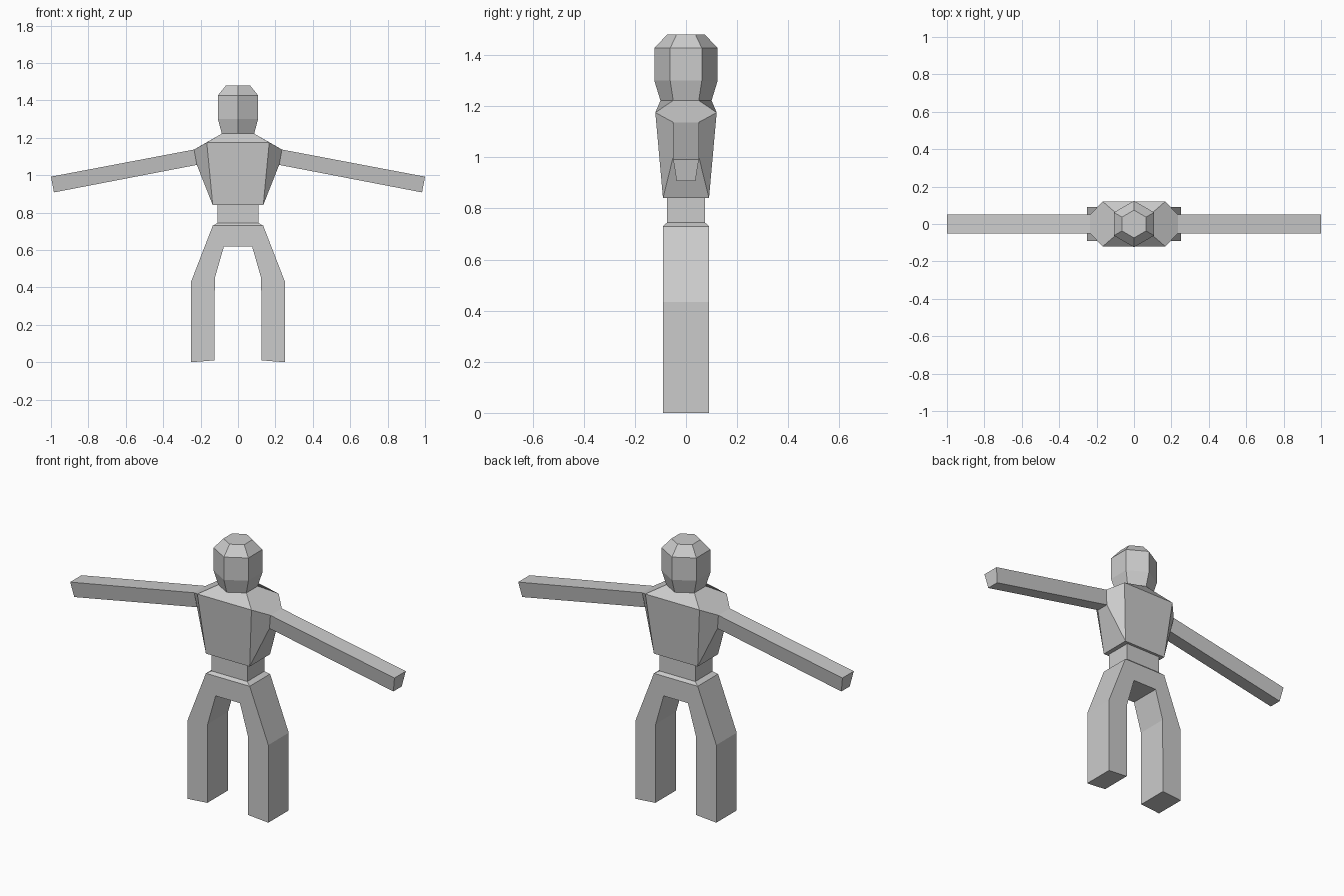
import bpy, bmesh, math

if "Cube" in bpy.data.objects:
    bpy.data.objects.remove(bpy.data.objects["Cube"], do_unlink=True)

gray = bpy.data.materials.new("plain gray")
gray.use_nodes = True
gray.diffuse_color = (0.6, 0.6, 0.6, 1)
gray.node_tree.nodes["Principled BSDF"].inputs["Base Color"].default_value = (0.6, 0.6, 0.6, 1)


def make(name, verts, faces):
    """Flat-shaded mesh object with consistent outward normals."""
    mesh = bpy.data.meshes.new(name)
    mesh.from_pydata(verts, [], faces)
    bm = bmesh.new()
    bm.from_mesh(mesh)
    bmesh.ops.recalc_face_normals(bm, faces=bm.faces)
    bm.to_mesh(mesh)
    bm.free()
    mesh.materials.append(gray)
    obj = bpy.data.objects.new(name, mesh)
    bpy.context.collection.objects.link(obj)
    return obj


def loft(name, rings):
    """Closed solid through a list of rings with equal point counts."""
    n = len(rings[0])
    faces = [tuple(range(n)), tuple(range((len(rings) - 1) * n, len(rings) * n))]
    for r in range(len(rings) - 1):
        for i in range(n):
            j = (i + 1) % n
            faces.append((r * n + i, r * n + j, (r + 1) * n + j, (r + 1) * n + i))
    return make(name, [p for ring in rings for p in ring], faces)


def hexagon(radius, z):
    angles = [math.radians(30 + 60 * i) for i in range(6)]
    return [(radius * math.cos(a), radius * math.sin(a), z) for a in angles]


def rect(x, y, z):
    return [(x, y, z), (-x, y, z), (-x, -y, z), (x, -y, z)]


# Head: six-sided, tapered at the neck and crown
loft("head", [hexagon(0.1, 1.222), hexagon(0.124, 1.30),
              hexagon(0.124, 1.427), hexagon(0.074, 1.48)])

# Torso: bottom corners 0-3, chest corners 4-7, neck ring 8-13, shoulder sockets 14-21
verts = rect(0.135, 0.09, 0.84) + rect(0.167, 0.12, 1.175) + hexagon(0.1, 1.222)
for s in (1, -1):
    verts += [(s * 0.235, 0.05, 1.137), (s * 0.235, -0.05, 1.137),
              (s * 0.22, -0.037, 1.055), (s * 0.22, 0.037, 1.055)]
faces = [(0, 1, 2, 3), (0, 1, 5, 4), (2, 3, 7, 6),      # bottom, back, front
         (4, 5, 10, 9, 8), (6, 7, 13, 12, 11),           # upper back, upper chest
         (8, 9, 10, 11, 12, 13)]                         # neck
for bb, bf, tb, tf, nb, nf, k in ((0, 3, 4, 7, 8, 13, 14), (1, 2, 5, 6, 10, 11, 18)):
    faces += [(tb, k, k + 1, tf, nf, nb),                # shoulder slope
              (bf, tf, k + 1, k + 2), (bb, tb, k, k + 3),  # front and back flanks
              (bb, bf, k + 2, k + 3), (k, k + 1, k + 2, k + 3)]
make("torso", verts, faces)

# Arms: straight, slightly wedge-shaped in section
for side, s in (("left", 1), ("right", -1)):
    def section(xt, zt, xb, zb):
        return [(s * xt, 0.05, zt), (s * xt, -0.05, zt),
                (s * xb, -0.037, zb), (s * xb, 0.037, zb)]
    loft(side + "_arm", [section(0.235, 1.137, 0.22, 1.055),
                         section(1.0, 0.992, 0.984, 0.908)])

# Waist block and the thin bevel onto the hips
loft("waist", [rect(0.11, 0.075, 0.74), rect(0.11, 0.075, 0.84)])
loft("hip_bevel", [rect(0.135, 0.09, 0.73), rect(0.11, 0.075, 0.744)])

# Hips and legs: one arch profile, mirrored and given depth
half = [(0.135, 0.73), (0.25, 0.433), (0.25, 0.0), (0.126, 0.01), (0.124, 0.45), (0.075, 0.62)]
arch = half + [(-x, z) for x, z in reversed(half)]
loft("hips_and_legs", [[(x, y, z) for x, z in arch] for y in (-0.09, 0.09)])
